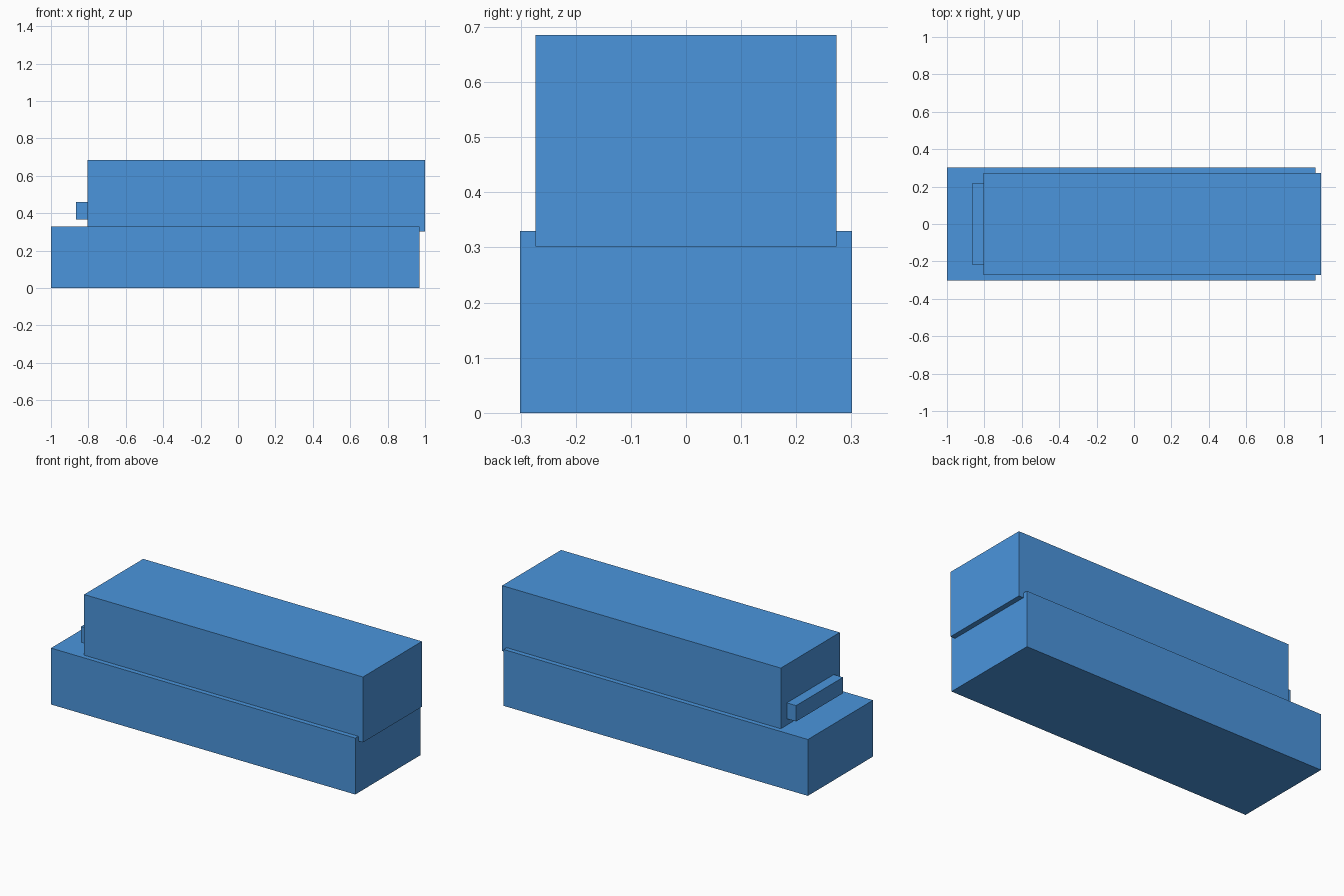
import bpy

if "Cube" in bpy.data.objects:
    bpy.data.objects.remove(bpy.data.objects["Cube"])

blue = bpy.data.materials.new("blue")
blue.diffuse_color = (0.07, 0.30, 0.72, 1.0)
blue.use_nodes = True
blue.node_tree.nodes["Principled BSDF"].inputs["Base Color"].default_value = blue.diffuse_color


def box(name, x, y, z):
    """Box spanning the (min, max) range on each axis."""
    bpy.ops.mesh.primitive_cube_add(size=1, location=[(a + b) / 2 for a, b in (x, y, z)])
    obj = bpy.context.object
    obj.name = name
    obj.scale = [b - a for a, b in (x, y, z)]
    bpy.ops.object.transform_apply(location=False, rotation=False, scale=True)
    obj.data.materials.append(blue)
    return obj


# Long lower block
box("base", (-1.0, 0.97), (-0.301, 0.301), (0.0, 0.33))

# Upper block, sunk slightly into the base and overhanging its right end
box("upper_block", (-0.805, 1.0), (-0.273, 0.273), (0.302, 0.685))

# Bar on the left end of the upper block
box("end_bar", (-0.865, -0.80), (-0.217, 0.217), (0.367, 0.46))
